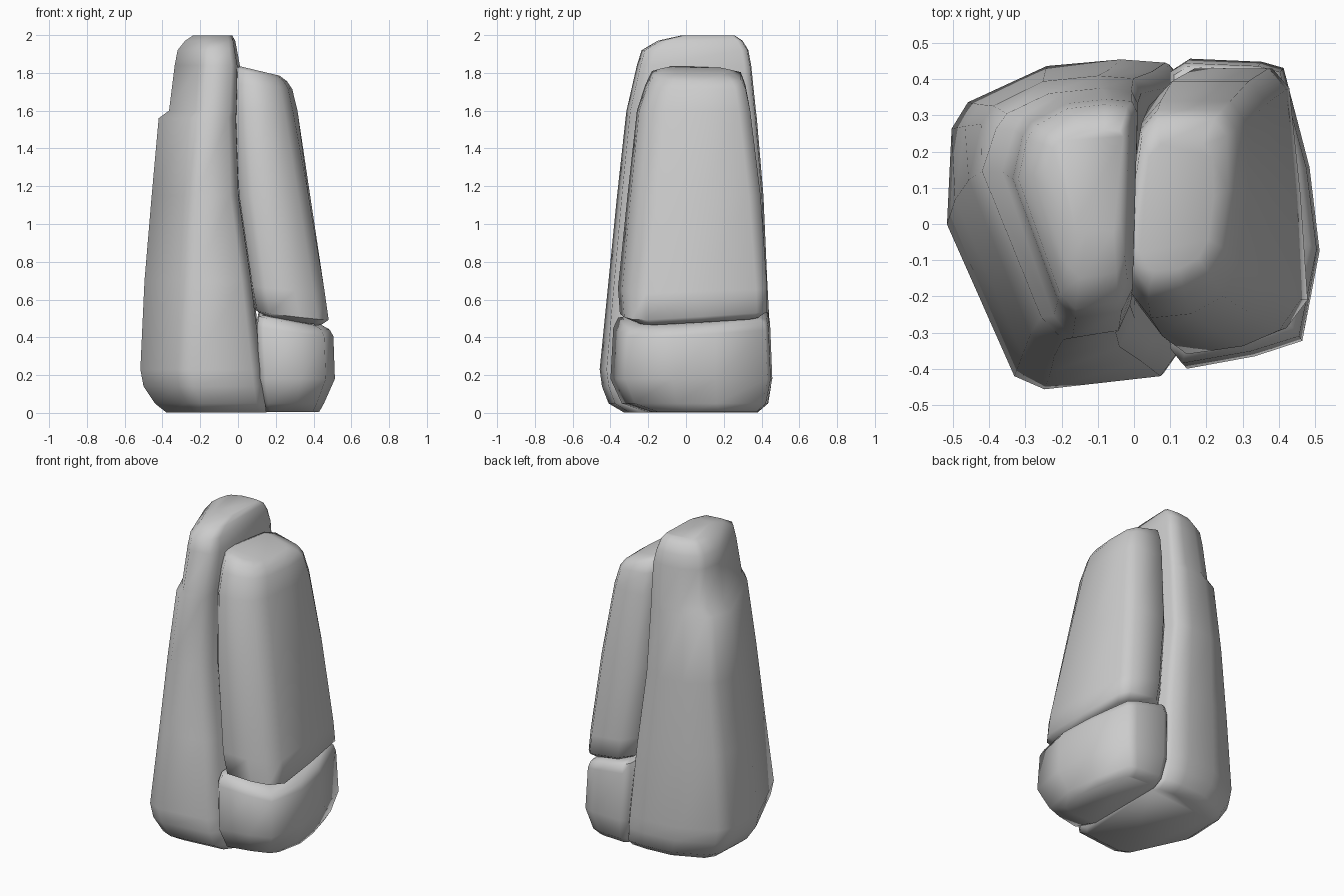
import bpy, bmesh, math


def rock(name, low, high, levels, angle=65):
    """Loft levels (z, x0, x1, y0, y1, x tilt, y tilt, blend from low to high outline)."""
    bm = bmesh.new()
    rings = []
    for z, x0, x1, y0, y1, tx, ty, k in levels:
        ring = []
        for (ua, va), (ub, vb) in zip(low, high):
            u, v = ua + k * (ub - ua), va + k * (vb - va)
            ring.append(bm.verts.new((x0 + u * (x1 - x0), y0 + v * (y1 - y0),
                                      z + tx * (u - 0.5) + ty * (v - 0.5))))
        rings.append(ring)
    n = len(low)
    for a, b in zip(rings, rings[1:]):
        for i in range(n):
            j = (i + 1) % n
            bm.faces.new((a[i], a[j], b[j], b[i]))
    bm.faces.new(rings[0][::-1])
    bm.faces.new(rings[-1])
    bmesh.ops.recalc_face_normals(bm, faces=bm.faces)
    me = bpy.data.meshes.new(name)
    bm.to_mesh(me)
    bm.free()
    ob = bpy.data.objects.new(name, me)
    bpy.context.collection.objects.link(ob)
    bpy.ops.object.select_all(action='DESELECT')
    ob.select_set(True)
    bpy.context.view_layer.objects.active = ob
    bpy.ops.object.shade_smooth_by_angle(angle=math.radians(angle))
    return ob


# Tall slab on the left, with a small shoulder near the top
rock("tall_slab",
     [(0, .50), (.29, .04), (.42, 0), (.92, .04), (1, .12),
      (1, .93), (.94, .99), (.75, 1), (.43, .98), (.09, .87), (.02, .79)],
     [(0, .67), (.38, .09), (.52, 0), (.86, .03), (.95, .14),
      (1, .94), (.96, .99), (.75, 1), (.43, .98), (.16, .90), (.09, .84)],
     [(0.003, -.38, .15, -.33, .38, 0, 0, 0),
      (0.05, -.44, .145, -.41, .435, 0, 0, 0),
      (0.14, -.50, .135, -.445, .45, 0, 0, 0),
      (0.23, -.517, .125, -.457, .455, 0, 0, 0),
      (0.70, -.495, .08, -.41, .43, 0, 0, .4),
      (1.15, -.457, .02, -.365, .41, 0, 0, .75),
      (1.56, -.42, .01, -.32, .375, 0, 0, 1),
      (1.60, -.365, .01, -.315, .37, 0, 0, 1),
      (1.84, -.335, .01, -.26, .345, 0, 0, .8),
      (1.92, -.32, -.005, -.235, .33, 0, 0, .8),
      (1.97, -.28, -.015, -.15, .30, 0, 0, .8),
      (1.997, -.24, -.03, -.03, .26, 0, 0, .8)])

# Upper slab leaning on the right
rock("upper_slab",
     [(0, .28), (.03, .12), (.2, 0), (.6, .03), (.85, .08), (1, .18),
      (.95, .55), (.87, .93), (.75, 1), (.25, 1), (.06, .9)],
     [(0, .30), (.03, .14), (.22, 0), (.55, .02), (.80, .10), (.93, .25),
      (1, .58), (.99, .90), (.86, 1), (.30, 1), (.15, .9)],
     [(0.50, .14, .44, -.29, .38, -.05, .03, 0),
      (0.53, .09, .48, -.35, .43, -.05, .04, 0),
      (0.66, .065, .464, -.36, .43, -.04, .02, .15),
      (1.15, -.005, .39, -.31, .395, 0, 0, .6),
      (1.60, -.03, .315, -.26, .34, 0, 0, 1),
      (1.73, -.03, .287, -.215, .315, -.03, 0, 1),
      (1.79, -.02, .26, -.18, .29, -.07, 0, 1),
      (1.81, .01, .22, -.13, .22, -.05, 0, 1)])

# Low block underneath
base = [(0, .05), (.08, 0), (.55, .04), (.88, .09), (1, .38),
        (.93, .65), (.75, .97), (.6, .99), (.1, 1), (0, .97)]
rock("base_block", base, base,
     [(0.005, .15, .43, -.2, .38, 0, 0, 0),
      (0.05, .135, .455, -.34, .43, 0, 0, 0),
      (0.18, .115, .513, -.40, .457, 0, 0, 0),
      (0.44, .10, .505, -.385, .445, -.06, .03, 0),
      (0.485, .11, .485, -.36, .435, -.08, .03, 0),
      (0.50, .14, .44, -.31, .39, -.06, .03, 0)])
